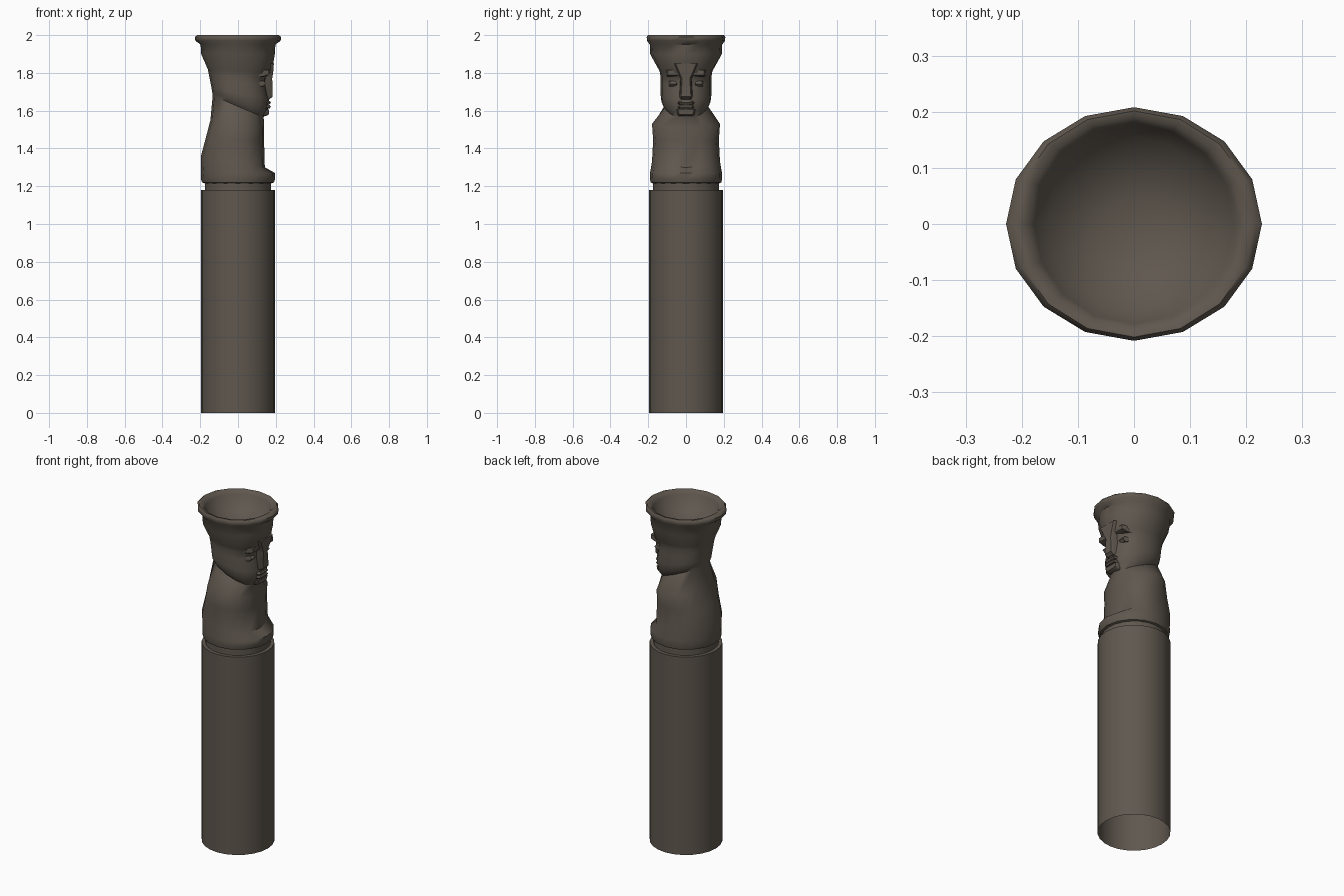
import bpy, bmesh, math

if "Cube" in bpy.data.objects:
    bpy.data.objects.remove(bpy.data.objects["Cube"])

stone = bpy.data.materials.new("dark brown stone")
stone.diffuse_color = (0.115, 0.096, 0.077, 1)
stone.use_nodes = True
stone.node_tree.nodes["Principled BSDF"].inputs["Base Color"].default_value = stone.diffuse_color


def finish(name, loops, cap_start, cap_end, angle):
    """Skin a stack of point loops into one object."""
    bm = bmesh.new()
    loops = [[bm.verts.new(p) for p in loop] for loop in loops]
    n = len(loops[0])
    for a, b in zip(loops, loops[1:]):
        for i in range(n):
            j = (i + 1) % n
            bm.faces.new((a[i], a[j], b[j], b[i]))
    if cap_start:
        bm.faces.new(loops[0])
    if cap_end:
        bm.faces.new(loops[-1])
    bmesh.ops.recalc_face_normals(bm, faces=bm.faces)
    me = bpy.data.meshes.new(name)
    bm.to_mesh(me)
    bm.free()
    me.materials.append(stone)
    ob = bpy.data.objects.new(name, me)
    bpy.context.collection.objects.link(ob)
    bpy.ops.object.select_all(action='DESELECT')
    ob.select_set(True)
    bpy.context.view_layer.objects.active = ob
    bpy.ops.object.shade_smooth_by_angle(angle=math.radians(angle))


def spow(v, e):
    return math.copysign(abs(v) ** e, v)


def ring(zb, zf, xb, xf, hw, p=2.25, sides=16):
    """Squared oval, tilted from zb at the back to zf at the face."""
    loop = []
    for i in range(sides):
        a = 2 * math.pi * i / sides
        c, s = spow(math.cos(a), 2 / p), spow(math.sin(a), 2 / p)
        loop.append((c * (xf if c > 0 else xb), s * hw, zb + (zf - zb) * (c + 1) / 2))
    return loop


def oval(z, r, sides=16):
    """Level ring, slightly narrower sideways where it flares out."""
    return ring(z, z, r, r, min(r, 0.19 + 0.55 * (r - 0.195)), 2, sides)


def ridge(name, sections, root=0.014, y0=0):
    """Raised facial form; each section is height, front x, half width."""
    loops = []
    for z, x, w in sections:
        half = [(0.10, w + root), (x - 0.012, w + root / 2), (x, w)]
        loops.append([(px, y0 - py, z) for px, py in half] +
                     [(px, y0 + py, z) for px, py in reversed(half)])
    finish(name, loops, True, True, 35)


# plain shaft, open underneath, and the narrow collar above it
finish("column_shaft", [ring(z, z, .197, .197, .197, 2, 24) for z in (0, 1.18)], False, True, 40)
finish("collar", [ring(z, z, .176, .176, .176, 2, 24) for z in (1.175, 1.225)], False, False, 40)

# torso, neck and head with the jaw line rising towards the back
base = [oval(z, r) for z, r in ((1.215, .175), (1.22, .19), (1.24, .197), (1.27, .196))]
bust = [ring(*v) for v in (
    (1.36, 1.30, .196, .142, .180),
    (1.45, 1.44, .172, .138, .174),
    (1.55, 1.51, .146, .138, .180),
    (1.68, 1.565, .134, .136, .108),
    (1.70, 1.595, .137, .156, .130),
    (1.72, 1.66, .140, .165, .135),
    (1.75, 1.74, .146, .148, .135),
    (1.79, 1.775, .154, .150, .135),
    (1.82, 1.80, .160, .178, .140))]
# flared headdress, rim and hollow bowl
crown = [oval(z, r) for z, r in (
    (1.90, .195), (1.95, .198), (1.97, .226), (1.99, .228), (2.0, .216),
    (1.998, .195), (1.98, .178), (1.92, .155), (1.88, .05))]
finish("carved_figure", base + bust + crown, False, True, 50)

# nose running up into the forehead band
ridge("nose_and_forehead", [(1.66, .166, .022), (1.675, .184, .026),
                            (1.77, .181, .020), (1.80, .186, .034), (1.85, .190, .055)])
# lips and chin
for name, z in (("lower_lip", 1.620), ("upper_lip", 1.642)):
    ridge(name, [(z - .009, .167, .032), (z, .174, .036), (z + .009, .169, .028)])
ridge("chin", [(1.572, .148, .030), (1.58, .163, .036), (1.605, .165, .042)])
# eyelids and brows on both sides
for side, y in (("left", .068), ("right", -.068)):
    ridge(side + "_eye", [(1.728, .135, .016), (1.742, .149, .018), (1.756, .137, .016)], .01, y)
    ridge(side + "_brow", [(1.782, .145, .028), (1.79, .165, .028), (1.815, .165, .028)], .01, y)
